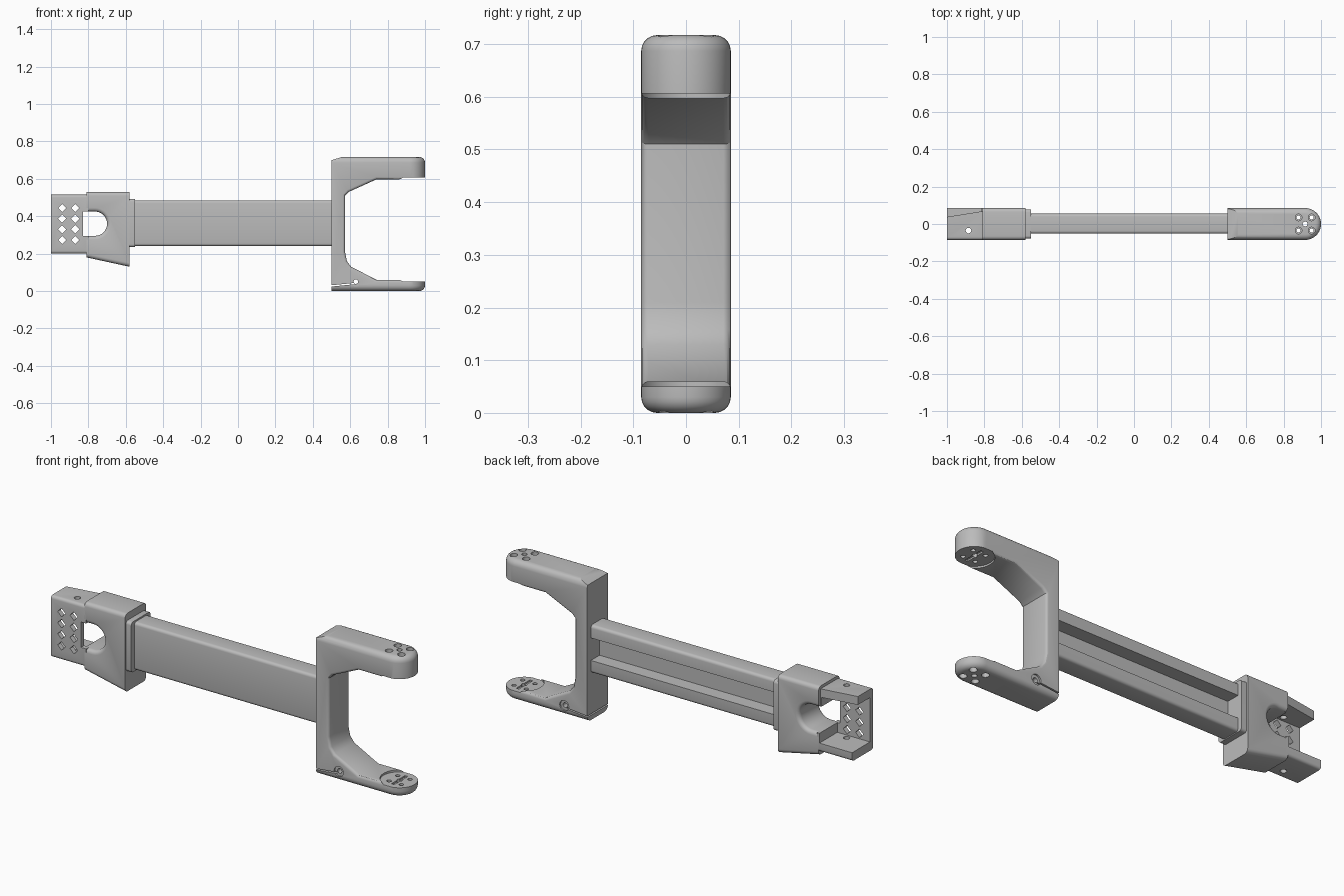
import bpy, bmesh
from math import sin, cos, pi, radians

cube = bpy.data.objects.get("Cube")
if cube:
    bpy.data.objects.remove(cube)

grey = bpy.data.materials.new("plain grey")
grey.use_nodes = True
colour = (0.5, 0.5, 0.5, 1)
grey.diffuse_color = colour
grey.node_tree.nodes["Principled BSDF"].inputs["Base Color"].default_value = colour


def arc(cx, cy, r, start, end, n=16):
    angles = [radians(start + (end - start) * i / n) for i in range(n + 1)]
    return [(cx + r * cos(a), cy + r * sin(a)) for a in angles]


def circle(cx, cy, r, n=24):
    return arc(cx, cy, r, 0, 360, n)[:-1]


def rect(x0, x1, y0, y1):
    return [(x0, y0), (x1, y0), (x1, y1), (x0, y1)]


def prism(name, pts, axis, lo, hi, rounds=()):
    """Extrude a profile along an axis; rounds = (edge rule, width, segments)."""
    place = {"x": lambda p: (lo, p[0], p[1]),
             "y": lambda p: (p[0], lo, p[1]),
             "z": lambda p: (p[0], p[1], lo)}[axis]
    k = "xyz".index(axis)
    bm = bmesh.new()
    face = bm.faces.new([bm.verts.new(place(p)) for p in pts])
    out = bmesh.ops.extrude_face_region(bm, geom=[face])
    for v in out["geom"]:
        if isinstance(v, bmesh.types.BMVert):
            v.co[k] = hi
    bmesh.ops.recalc_face_normals(bm, faces=bm.faces)
    for rule, width, segments in rounds:
        edges = [e for e in bm.edges if rule(e.verts[0].co, e.verts[1].co)]
        bmesh.ops.bevel(bm, geom=edges, offset=width, segments=segments,
                        profile=0.5, affect="EDGES", clamp_overlap=True)
    mesh = bpy.data.meshes.new(name)
    bm.to_mesh(mesh)
    bm.free()
    mesh.materials.append(grey)
    ob = bpy.data.objects.new(name, mesh)
    bpy.context.collection.objects.link(ob)
    return ob


def combine(ob, tool, operation="DIFFERENCE"):
    """Apply a boolean and remove the tool."""
    bpy.context.view_layer.objects.active = ob
    mod = ob.modifiers.new("cut", "BOOLEAN")
    mod.operation, mod.object, mod.solver = operation, tool, "EXACT"
    bpy.ops.object.modifier_apply(modifier=mod.name)
    bpy.data.objects.remove(tool)


def cut(ob, pts, axis, lo, hi):
    combine(ob, prism("cutter", pts, axis, lo, hi))


def along(k):
    """Rule for edges that run across the profile, along axis k."""
    return lambda a, b: abs(a[k] - b[k]) > 0.05


def same(a, b, k):
    return abs(a[k] - b[k]) < 1e-4


W, TOP = 0.085, 0.717

# Fork: C-shaped profile with chamfered inner edges
inner = [(1.1, 0.06), (0.74, 0.06), (0.605, 0.13), (0.582, 0.16), (0.572, 0.21),
         (0.572, 0.51), (0.592, 0.53), (0.74, 0.597), (1.1, 0.597)]
outer = [(1.1, 0.8), (0.56, TOP + 0.001), (0.5, 0.70), (0.5, -0.1), (1.1, -0.1)]


def inner_edge(a, b):
    return same(a, b, 1) and all(c.x > 0.57 and 0.05 < c.z < 0.6 for c in (a, b)) \
        and not (a.x > 1 and b.x > 1)


outer[0:1] = [(1.1, 0.8), (0.56, 0.8)]
fork = prism("fork", inner + outer, "y", -W - 0.0002, W + 0.0002,
             [(inner_edge, 0.014, 3)])
# Rounded envelope gives the fork its round tips and soft outer edges
plan = [(0.4, -W)] + arc(0.915, 0, W, -90, 90, 24) + [(0.4, W)]
envelope = prism("envelope", plan, "z", 0, TOP,
                 [(lambda a, b: same(a, b, 2), 0.03, 5)])
combine(fork, envelope, "INTERSECT")

# Round seats and screw holes in both fork tips
cut(fork, circle(0.915, 0, 0.091, 48), "z", 0.05, 0.606)
cut(fork, rect(0.907, 0.923, -0.055, 0.055), "z", 0.042, 0.614)
cut(fork, circle(0.915, 0, 0.013), "z", -0.1, 0.9)
for x in (0.88, 0.95):
    for y in (-0.035, 0.035):
        cut(fork, circle(x, y, 0.011), "z", -0.1, 0.9)
        cut(fork, circle(x, y, 0.018), "z", -0.1, 0.025)
        cut(fork, circle(x, y, 0.018), "z", 0.66, 0.9)

# Clamp slit and its screw hole near the lower corner
cut(fork, [(0.48, 0.022), (0.62, 0.036), (0.62, 0.043), (0.48, 0.029)], "y", -0.2, 0.2)
cut(fork, circle(0.63, 0.05, 0.012), "y", -0.2, 0.2)
for lo, hi in ((-0.2, -0.077), (0.077, 0.2)):
    cut(fork, circle(0.63, 0.05, 0.026), "y", lo, hi)

# Beam: rounded bar with an open channel along the back
beam = prism("beam", rect(-0.052, 0.055, 0.24, 0.485), "x", -0.6, 0.52,
             [(along(0), 0.015, 4)])
cut(beam, rect(-0.015, 0.1, 0.305, 0.42), "x", -0.55, 0.5)

# Collar where the beam enters the block
collar = prism("collar", rect(-0.078, 0.078, 0.235, 0.493), "x", -0.6, -0.55,
               [(along(0), 0.015, 4)])

# Middle block with a U-shaped notch, flared on both sides
u_notch = [(-0.81, 0.425)] + arc(-0.765, 0.36, 0.065, 90, -90) + [(-0.81, 0.295)]
block_profile = u_notch + [(-0.81, 0.18), (-0.58, 0.13), (-0.58, 0.53), (-0.81, 0.53)]


def block_rim(a, b):
    return same(a, b, 1) and not same(a, b, 0) or \
        (same(a, b, 1) and a.x > -0.79 and a.x < -0.6)


block = prism("middle_block", block_profile, "y", -W, W, [(block_rim, 0.02, 4)])

# Motor bracket: front plate with two flanges, open at the back
bracket = prism("motor_bracket", rect(-W, W, 0.2, 0.515), "x", -1, -0.8,
                [(along(0), 0.015, 4)])
cut(bracket, rect(-1.1, -0.815, 0.245, 0.472), "y", -0.06, 0.2)
cut(bracket, rect(-0.83, -0.75, 0.295, 0.425), "y", -0.2, 0.2)
cut(bracket, [(-1.1, 0.022), (-0.8, 0.07), (-0.8, 0.2), (-1.1, 0.2)], "z", 0.4, 0.6)
cut(bracket, circle(-0.885, -0.035, 0.015), "z", 0, 0.7)

# Diamond vent holes in the front plate
for x in (-0.94, -0.87):
    for row in range(4):
        cut(bracket, circle(x, 0.273 + row * 0.057, 0.022, 4), "y", -0.2, 0)

# Smooth the rounded edges and keep the creases sharp
for ob in (fork, beam, collar, block, bracket):
    bpy.ops.object.select_all(action="DESELECT")
    ob.select_set(True)
    bpy.context.view_layer.objects.active = ob
    bpy.ops.object.shade_smooth_by_angle(angle=radians(30))
